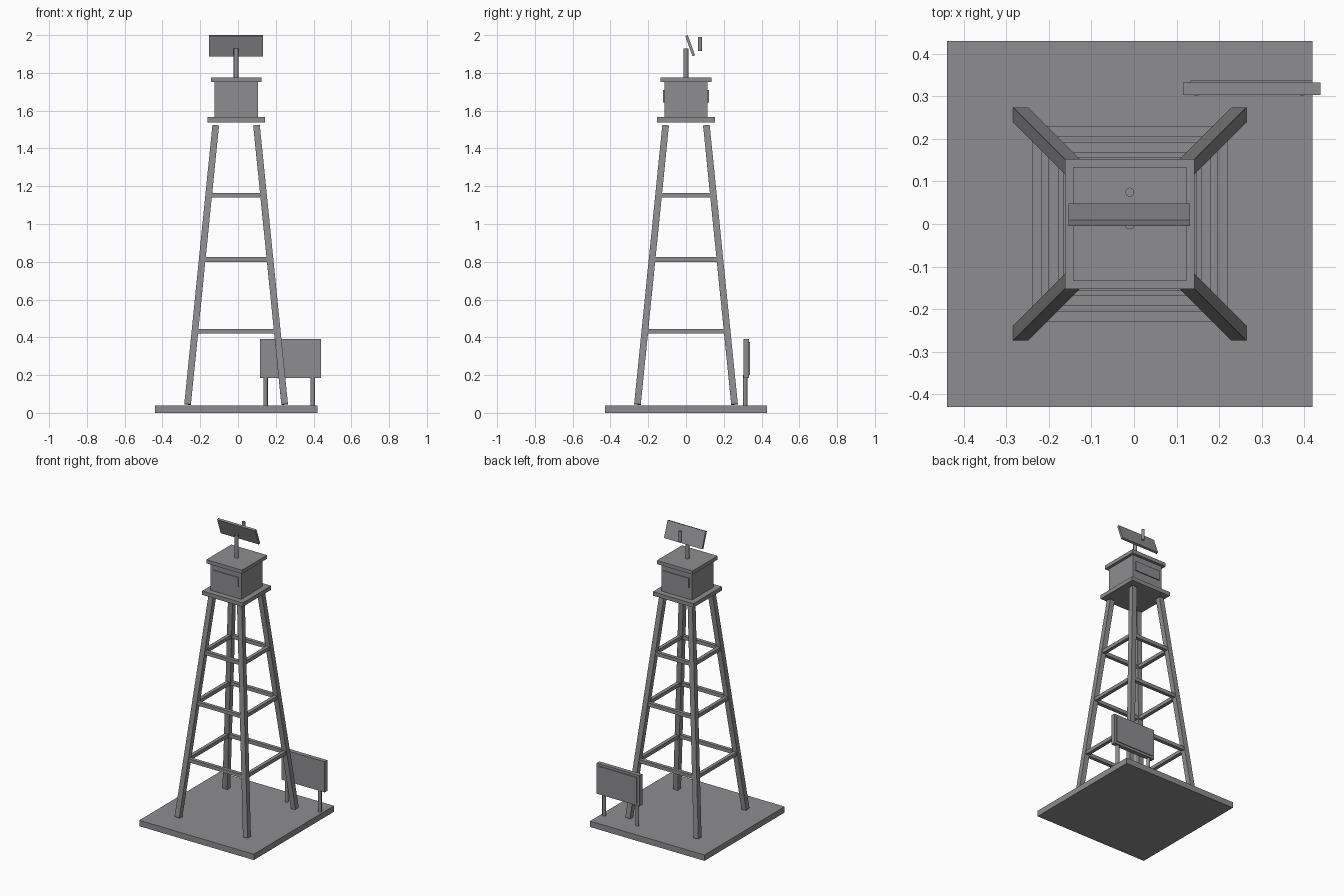
import bpy
from math import radians
from mathutils import Vector

cube = bpy.data.objects.get("Cube")
if cube:
    bpy.data.objects.remove(cube, do_unlink=True)

CX = -0.01  # tower axis

grey = bpy.data.materials.new("plain grey")
grey.use_nodes = True
grey.diffuse_color = (0.27, 0.27, 0.28, 1)
grey.node_tree.nodes["Principled BSDF"].inputs["Base Color"].default_value = grey.diffuse_color


def finish(name):
    obj = bpy.context.object
    obj.name = name
    obj.data.materials.append(grey)
    return obj


def box(name, center, size):
    bpy.ops.mesh.primitive_cube_add(size=1, location=center)
    obj = finish(name)
    obj.scale = size
    return obj


def rod(name, x, y, bottom, top, radius):
    bpy.ops.mesh.primitive_cylinder_add(
        vertices=20, radius=radius, depth=top - bottom, location=(x, y, (bottom + top) / 2))
    obj = finish(name)
    bpy.ops.object.shade_smooth_by_angle()
    return obj


def leg_offset(z):
    # distance of the leg centre line from the tower axis
    return 0.257 - 0.149 * (z - 0.045) / 1.477


# Ground slab
box("base_slab", (CX, 0, 0.02), (0.86, 0.86, 0.04))

# Four leaning legs
for sx, side in ((-1, "right"), (1, "left")):
    for sy, end in ((-1, "front"), (1, "back")):
        a, b = (Vector((CX + sx * leg_offset(z), sy * leg_offset(z), z)) for z in (0.045, 1.522))
        leg = box(f"{end}_{side}_leg", (a + b) / 2, (0.035, 0.035, (b - a).length))
        leg.rotation_euler = Vector((0, 0, 1)).rotation_difference(b - a).to_euler()

# Three rings of braces
for level, z in enumerate((0.431, 0.812, 1.151), 1):
    d = leg_offset(z)
    for s, end, side in ((-1, "front", "right"), (1, "back", "left")):
        box(f"{end}_brace_{level}", (CX, s * d, z), (2 * d, 0.024, 0.024))
        box(f"{side}_brace_{level}", (CX + s * d, 0, z), (0.024, 2 * d, 0.024))

# Cabin on its platform, with shallow window panels front and back
box("platform", (CX, 0, 1.552), (0.305, 0.305, 0.027))
box("cabin", (CX, 0, 1.658), (0.23, 0.23, 0.186))
box("roof", (CX, 0, 1.763), (0.268, 0.268, 0.025))
for s, end in ((-1, "front"), (1, "back")):
    box(f"{end}_window", (CX, s * 0.117, 1.677), (0.19, 0.009, 0.066))

# Mast, tilted panel and small aerial
rod("mast", CX, 0, 1.77, 1.928, 0.0125)
panel = box("tilted_panel", (CX - 0.001, 0.022, 1.944), (0.286, 0.0145, 0.114))
panel.rotation_euler.x = radians(20)
rod("aerial", CX, 0.075, 1.917, 1.99, 0.0105)

# Notice board on two posts
for x, side in ((0.146, "right"), (0.396, "left")):
    rod(f"{side}_board_post", x, 0.313, 0.04, 0.2, 0.0115)
box("notice_board", (0.277, 0.318, 0.288), (0.323, 0.029, 0.208))
box("notice_panel", (0.277, 0.334, 0.288), (0.287, 0.008, 0.176))
